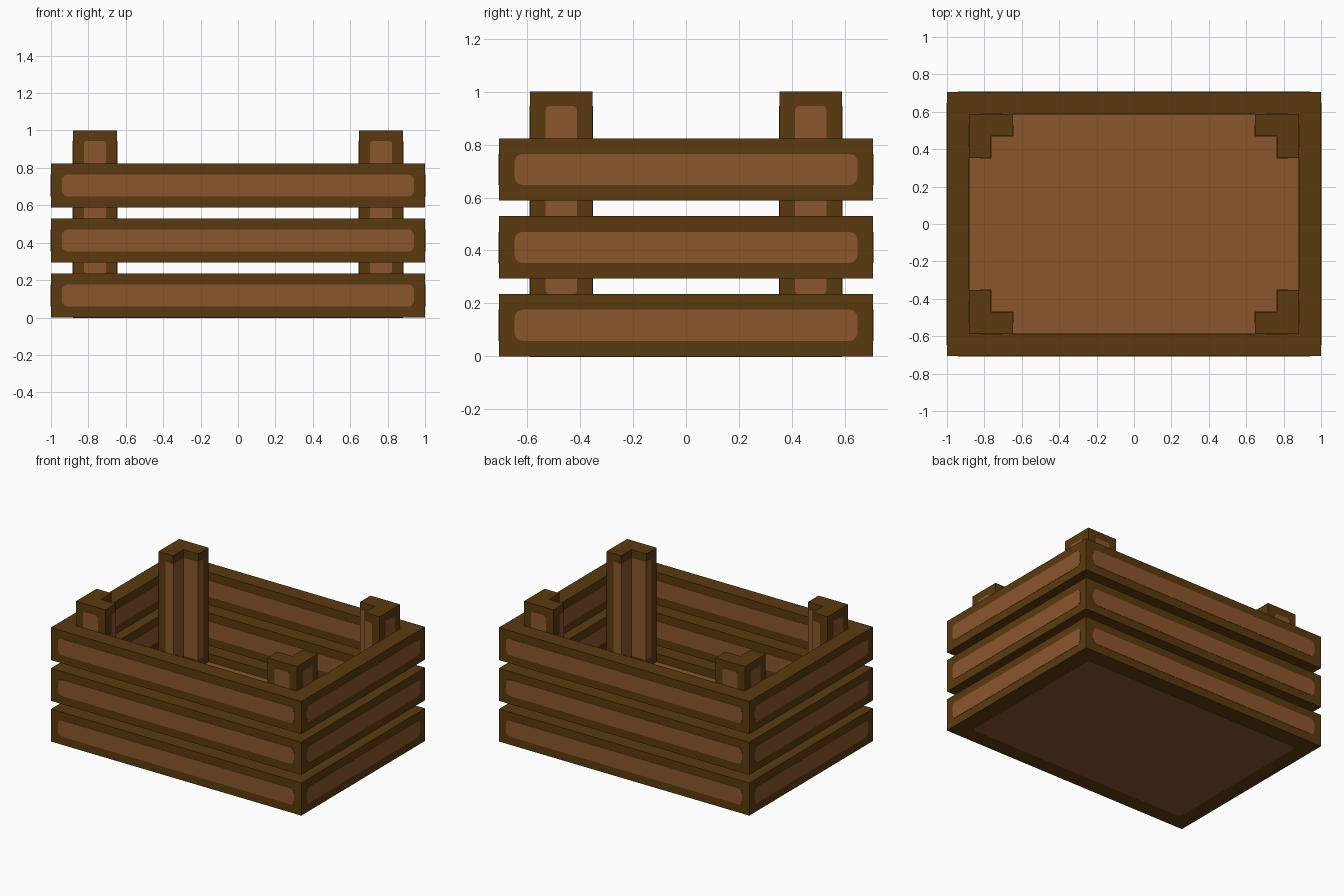
import bpy, bmesh, math
from mathutils import Vector

if "Cube" in bpy.data.objects:
    bpy.data.objects.remove(bpy.data.objects["Cube"])

U = 2 / 34                      # plank module: everything is a multiple of this
HX, HY = 1.0, 12 * U            # outer half sizes
W = 2 * U                       # board thickness
T = 0.002                       # panel relief
FLOOR_Z = 3 * U


def material(name, rgb):
    m = bpy.data.materials.new(name)
    m.diffuse_color = (*rgb, 1)
    m.use_nodes = True
    m.node_tree.nodes["Principled BSDF"].inputs["Base Color"].default_value = m.diffuse_color
    return m


DARK = material("dark wood", (0.102, 0.042, 0.004))
LIGHT = material("light wood", (0.258, 0.093, 0.025))


def finish(name, bm, *mats):
    bmesh.ops.recalc_face_normals(bm, faces=bm.faces)
    me = bpy.data.meshes.new(name)
    bm.to_mesh(me)
    bm.free()
    for m in mats:
        me.materials.append(m)
    ob = bpy.data.objects.new(name, me)
    bpy.context.collection.objects.link(ob)
    return ob


def place(u, v, w, axis):
    return {"x": (w, u, v), "y": (u, w, v), "z": (u, v, w)}[axis]


def prism(name, pts, lo, hi, axis, mat):
    """Extrude a 2D outline along an axis from lo to hi."""
    bm = bmesh.new()
    f = bm.faces.new([bm.verts.new(place(u, v, lo, axis)) for u, v in pts])
    ext = bmesh.ops.extrude_face_region(bm, geom=[f])["geom"]
    bmesh.ops.translate(bm, vec=Vector(place(0, 0, hi - lo, axis)),
                        verts=[g for g in ext if isinstance(g, bmesh.types.BMVert)])
    return finish(name, bm, mat)


def rect(u0, u1, v0, v1, r=0.0):
    """Rectangle outline, with rounded corners when r > 0."""
    u0, u1 = sorted((u0, u1))
    if r == 0:
        return [(u0, v0), (u1, v0), (u1, v1), (u0, v1)]
    pts = []
    for cu, cv, a0 in ((u1 - r, v1 - r, 0), (u0 + r, v1 - r, 90),
                       (u0 + r, v0 + r, 180), (u1 - r, v0 + r, 270)):
        for k in range(4):
            a = math.radians(a0 + 30 * k)
            pts.append((cu + r * math.cos(a), cv + r * math.sin(a)))
    return pts


def panel(name, outline, at, axis, side):
    """Thin light plate lying on a face whose normal points to side * axis."""
    prism(name, outline, at - T * side, at + T * side, axis, LIGHT)


# Three rings of boards with light panels inside and out
for i, label in enumerate(("lower", "middle", "upper")):
    z0 = 5 * U * i
    z1 = z0 + 4 * U
    bm = bmesh.new()
    loops = [[bm.verts.new((x * sx, y * sy, z))
              for sx, sy in ((-1, -1), (1, -1), (1, 1), (-1, 1))]
             for x, y, z in ((HX, HY, z0), (HX, HY, z1),
                             (HX - W, HY - W, z1), (HX - W, HY - W, z0))]
    for a in range(4):
        for k in range(4):
            p, q = loops[a], loops[(a + 1) % 4]
            bm.faces.new((p[k], p[(k + 1) % 4], q[(k + 1) % 4], q[k]))
    finish(label + "_board_ring", bm, DARK)
    for axis, half, length in (("y", HY, HX), ("x", HX, HY)):
        for s in (-1, 1):
            e = length - U
            panel(label + "_outer_panel", rect(-e, e, z0 + U, z1 - U, 0.03),
                  s * half, axis, s)
            if i:
                e = length - W - U
                panel(label + "_inner_panel", rect(-e, e, z0 + U, z1 - U, 0.03),
                      s * (half - W), axis, -s)

# Floor: light on top, dark below with one light panel underneath
floor = prism("floor", rect(W - HX, HX - W, W - HY, HY - W), 0, FLOOR_Z, "z", DARK)
floor.data.materials.append(LIGHT)
for f in floor.data.polygons:
    f.material_index = 1 if f.normal.z > 0.5 else 0
panel("underside_panel", rect(W - HX, HX - W, W - HY, HY - W, 0.03), 0, "z", -1)

# L-shaped corner posts
PX, PY = HX - W, HY - W          # outer corner of a post
L = 4 * U                        # length of each arm
TOP, PT, PB = 1.0, 1.0 - 0.055, FLOOR_Z + U
for sx in (-1, 1):
    for sy in (-1, 1):
        shape = [(0, 0), (L, 0), (L, W), (W, W), (W, L), (0, L)]
        prism("corner_post", [(sx * (PX - a), sy * (PY - b)) for a, b in shape],
              FLOOR_Z, TOP, "z", DARK)
        for axis, su, sw, pu, pw in (("y", sx, sy, PX, PY), ("x", sy, sx, PY, PX)):
            def strip(name, a, b, depth, side, r=0.0):
                panel(name, rect(su * (pu - a), su * (pu - b), PB, PT, r),
                      sw * (pw - depth), axis, side)
            strip("post_outer_panel", U, L - U, 0, sw, 0.015)
            strip("post_inner_panel", W, L, W, -sw)
            strip("post_end_panel", U, W, L, -sw)
